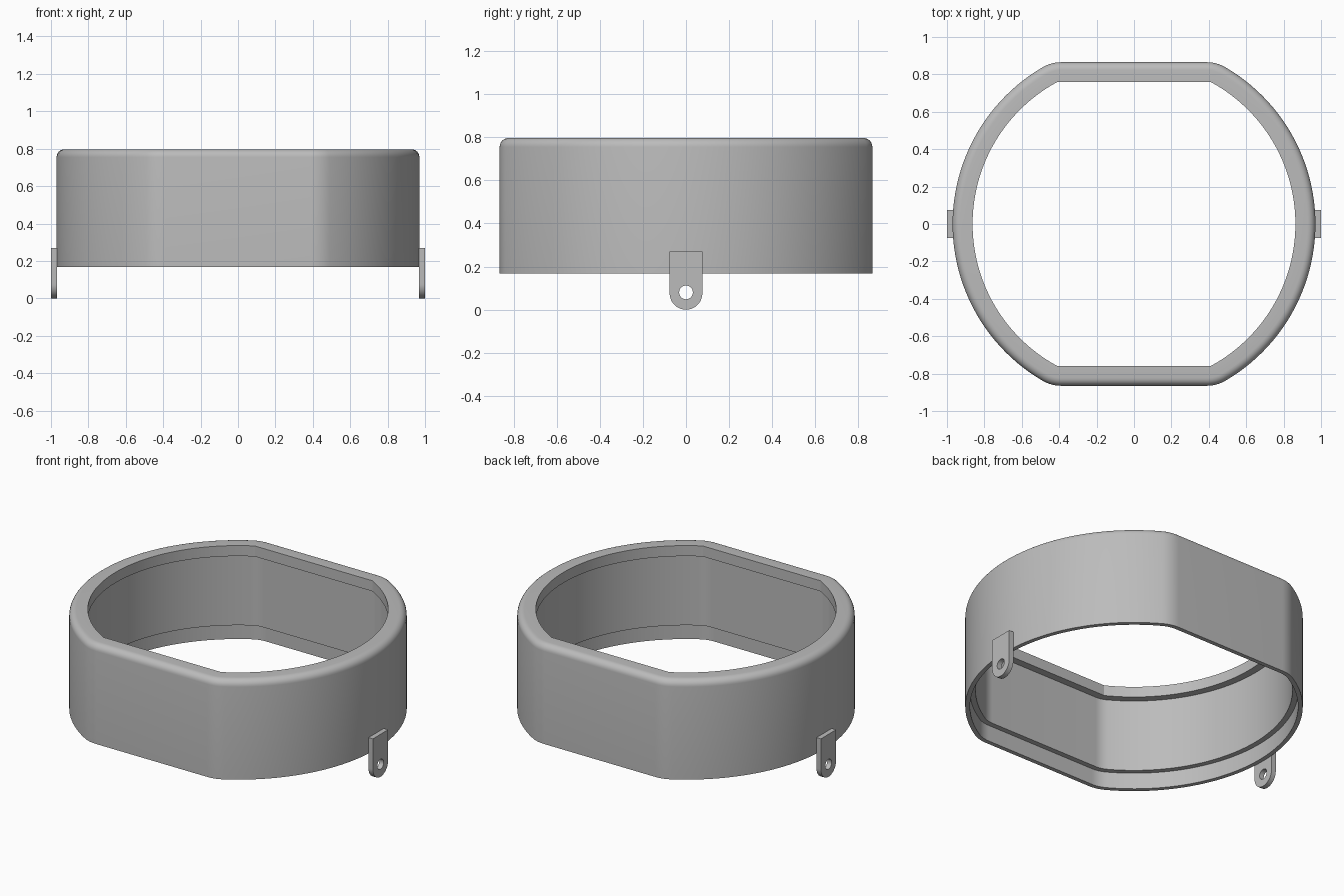
import bpy, bmesh
from math import sin, cos, pi, sqrt, atan2, radians
from mathutils import Vector

cube = bpy.data.objects.get("Cube")
if cube:
    bpy.data.objects.remove(cube, do_unlink=True)

grey = bpy.data.materials.new("plain_grey")
grey.use_nodes = True
GREY = (0.5, 0.5, 0.5, 1)
grey.diffuse_color = GREY
grey.node_tree.nodes["Principled BSDF"].inputs["Base Color"].default_value = GREY

RADIUS, FLAT, FILLET = 0.97, 0.865, 0.2   # outer circle, flat side distance, corner
BOTTOM, TOP, ROUND = 0.167, 0.797, 0.042


def finish(bm, name):
    bmesh.ops.recalc_face_normals(bm, faces=bm.faces)
    mesh = bpy.data.meshes.new(name)
    bm.to_mesh(mesh)
    bm.free()
    obj = bpy.data.objects.new(name, mesh)
    bpy.context.collection.objects.link(obj)
    mesh.materials.append(grey)
    bpy.ops.object.select_all(action='DESELECT')
    bpy.context.view_layer.objects.active = obj
    obj.select_set(True)
    bpy.ops.object.shade_smooth_by_angle(angle=radians(22))
    return obj


def outline(inset, sharp):
    """Circle with two flat sides and filleted corners, shrunk by inset."""
    r, d = RADIUS - inset, FLAT - inset
    f = 0 if sharp else FILLET - inset
    cx, cy = sqrt((r - f) ** 2 - (d - f) ** 2), d - f
    a = atan2(cy, cx)
    arc_steps, corner_steps = 48, 8
    # right-hand half: lower corner, long arc, upper corner
    half = []
    for i in range(corner_steps):
        t = -pi / 2 + (pi / 2 - a) * i / corner_steps
        half.append((cx + f * cos(t), -cy + f * sin(t)))
    for i in range(arc_steps + 1):
        t = -a + 2 * a * i / arc_steps
        half.append((r * cos(t), r * sin(t)))
    for i in range(1, corner_steps + 1):
        t = a + (pi / 2 - a) * i / corner_steps
        half.append((cx + f * cos(t), cy + f * sin(t)))
    return half + [(-x, -y) for x, y in half]


# Ring housing: wall section as (inset, height, sharp corners)
section = [(0, BOTTOM, False)]
for i in range(7):
    t = pi / 2 * i / 6
    section.append((ROUND * (1 - cos(t)), TOP - ROUND * (1 - sin(t)), False))
section += [
    (0.107, TOP, True), (0.107, 0.73, True),         # top lip
    (0.06, 0.73, False), (0.06, 0.27, False),        # inner wall
    (0.027, 0.27, False), (0.027, BOTTOM, False),    # lower recess
]
bm = bmesh.new()
rings = [[bm.verts.new((x, y, z)) for x, y in outline(inset, sharp)]
         for inset, z, sharp in section]
for k, ring in enumerate(rings):
    nxt = rings[(k + 1) % len(rings)]
    for i in range(len(ring)):
        j = (i + 1) % len(ring)
        bm.faces.new((ring[i], ring[j], nxt[j], nxt[i]))
bmesh.ops.remove_doubles(bm, verts=bm.verts, dist=1e-5)
finish(bm, "ring_housing")


# Mounting tabs: round-ended plates with a screw hole
def tab(name, side):
    half_width, centre, top = 0.076, 0.076, 0.27
    plate = [(half_width * cos(t), centre + half_width * sin(t))
             for t in (pi + pi * i / 24 for i in range(25))]
    plate += [(half_width, top), (-half_width, top)]
    hole = [(0.032 * cos(t), 0.08 + 0.032 * sin(t))
            for t in (2 * pi * i / 24 for i in range(24))]
    bm = bmesh.new()
    edges = []
    for loop in (plate, hole):
        vs = [bm.verts.new((side * 0.969, y, z)) for y, z in loop]
        edges += [bm.edges.new((vs[i - 1], vs[i])) for i in range(len(vs))]
    bmesh.ops.triangle_fill(bm, edges=edges, use_beauty=True)
    out = bmesh.ops.extrude_face_region(bm, geom=bm.faces[:])
    moved = [g for g in out["geom"] if isinstance(g, bmesh.types.BMVert)]
    bmesh.ops.translate(bm, verts=moved, vec=Vector((side * 0.031, 0, 0)))
    finish(bm, name)


tab("left_mounting_tab", 1)
tab("right_mounting_tab", -1)
